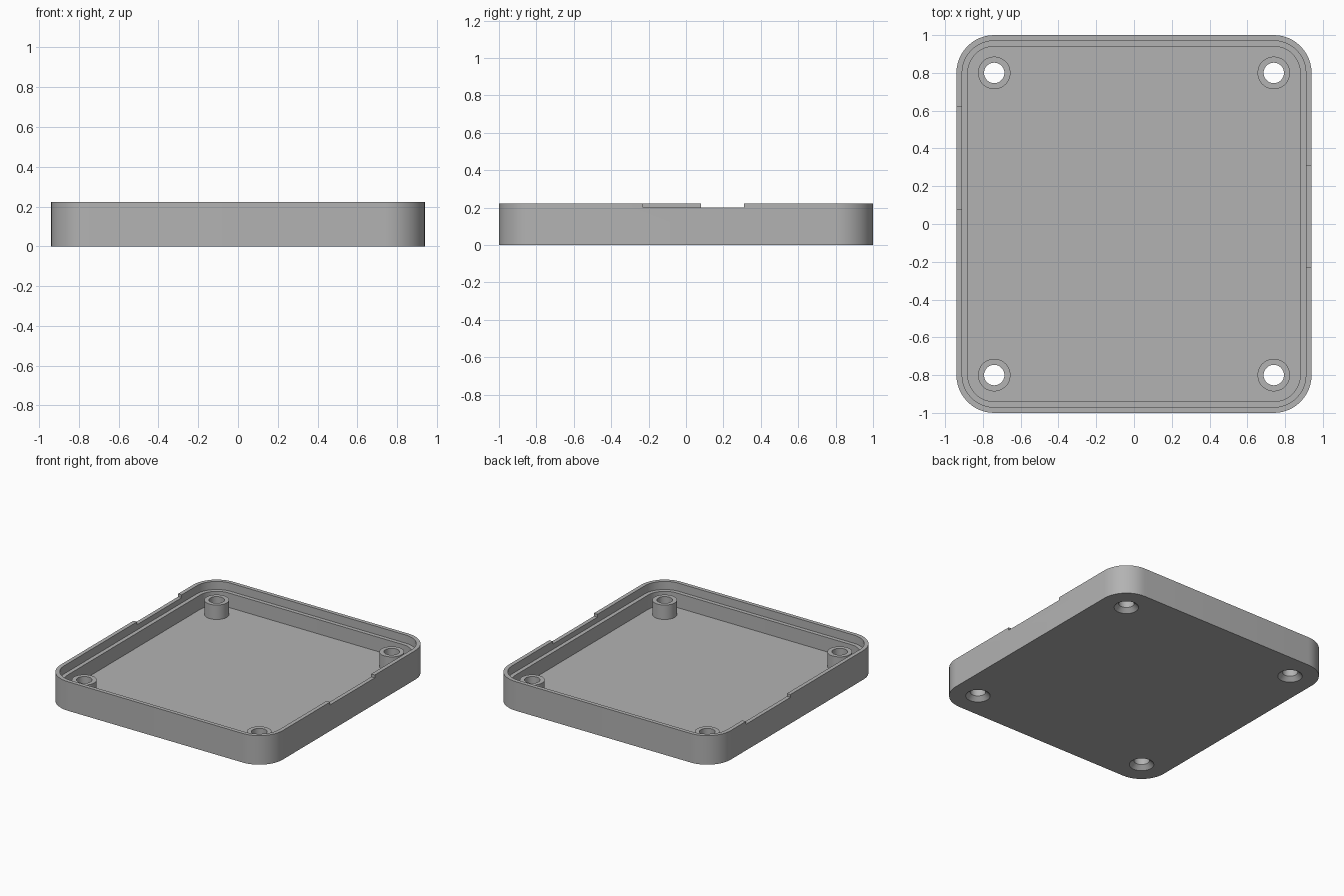
import bpy, bmesh, math

if "Cube" in bpy.data.objects:
    bpy.data.objects.remove(bpy.data.objects["Cube"])

HX, HY, R, H = 0.94, 1.0, 0.20, 0.222      # outer half sizes, corner radius, height
FLOOR, LEDGE = 0.05, 0.16                  # floor top, ledge and boss top
SCREWS = [(sx * 0.74, sy * 0.80) for sx in (-1, 1) for sy in (-1, 1)]

grey = bpy.data.materials.new("plain_grey")
grey.diffuse_color = (0.45, 0.45, 0.45, 1)
grey.use_nodes = True
grey.node_tree.nodes["Principled BSDF"].inputs["Base Color"].default_value = grey.diffuse_color


def stacked(name, rings):
    """Skin closed rings in order and cap both ends."""
    bm = bmesh.new()
    loops = [[bm.verts.new(p) for p in ring] for ring in rings]
    n = len(loops[0])
    for a, b in zip(loops, loops[1:]):
        for i in range(n):
            j = (i + 1) % n
            bm.faces.new((a[i], a[j], b[j], b[i]))
    bm.faces.new(loops[0][::-1])
    bm.faces.new(loops[-1])
    bmesh.ops.recalc_face_normals(bm, faces=bm.faces)
    me = bpy.data.meshes.new(name)
    bm.to_mesh(me)
    bm.free()
    me.materials.append(grey)
    ob = bpy.data.objects.new(name, me)
    bpy.context.collection.objects.link(ob)
    return ob


def rounded_ring(inset, z, steps=12):
    pts = []
    for k, (sx, sy) in enumerate(((1, 1), (-1, 1), (-1, -1), (1, -1))):
        for i in range(steps + 1):
            a = math.pi / 2 * (k + i / steps)
            pts.append((sx * (HX - R) + (R - inset) * math.cos(a),
                        sy * (HY - R) + (R - inset) * math.sin(a), z))
    return pts


def circle(x, y, r, z, n=48):
    return [(x + r * math.cos(2 * math.pi * i / n),
             y + r * math.sin(2 * math.pi * i / n), z) for i in range(n)]


def combine(target, tool, operation):
    mod = target.modifiers.new(tool.name, 'BOOLEAN')
    mod.operation, mod.object, mod.solver = operation, tool, 'EXACT'
    bpy.context.view_layer.objects.active = target
    bpy.ops.object.modifier_apply(modifier=mod.name)
    bpy.data.objects.remove(tool)


# Tray shell: outer wall, thin lip, ledge, inner wall, floor
tray = stacked("tray", [rounded_ring(i, z) for i, z in (
    (0, 0), (0, H), (0.03, H), (0.03, LEDGE), (0.06, LEDGE), (0.06, FLOOR))])

# Screw bosses with countersunk through holes
for x, y in SCREWS:
    combine(tray, stacked("boss", [circle(x, y, 0.086, z) for z in (FLOOR - 0.02, LEDGE)]), 'UNION')
for x, y in SCREWS:
    combine(tray, stacked("screw_hole", [circle(x, y, r, z) for r, z in (
        (0.095, -0.01), (0.054, 0.031), (0.054, 0.3))]), 'DIFFERENCE')

# Shallow notches in the side lips
for x, y0, y1 in ((-HX, 0.08, 0.62), (HX, -0.23, 0.31)):
    combine(tray, stacked("lip_notch", [
        [(x - 0.05, y0, z), (x + 0.05, y0, z), (x + 0.05, y1, z), (x - 0.05, y1, z)]
        for z in (0.20, 0.3)]), 'DIFFERENCE')

# Smooth the round surfaces, keep the edges crisp
tray.select_set(True)
bpy.context.view_layer.objects.active = tray
bpy.ops.object.shade_smooth_by_angle(angle=math.radians(30))
